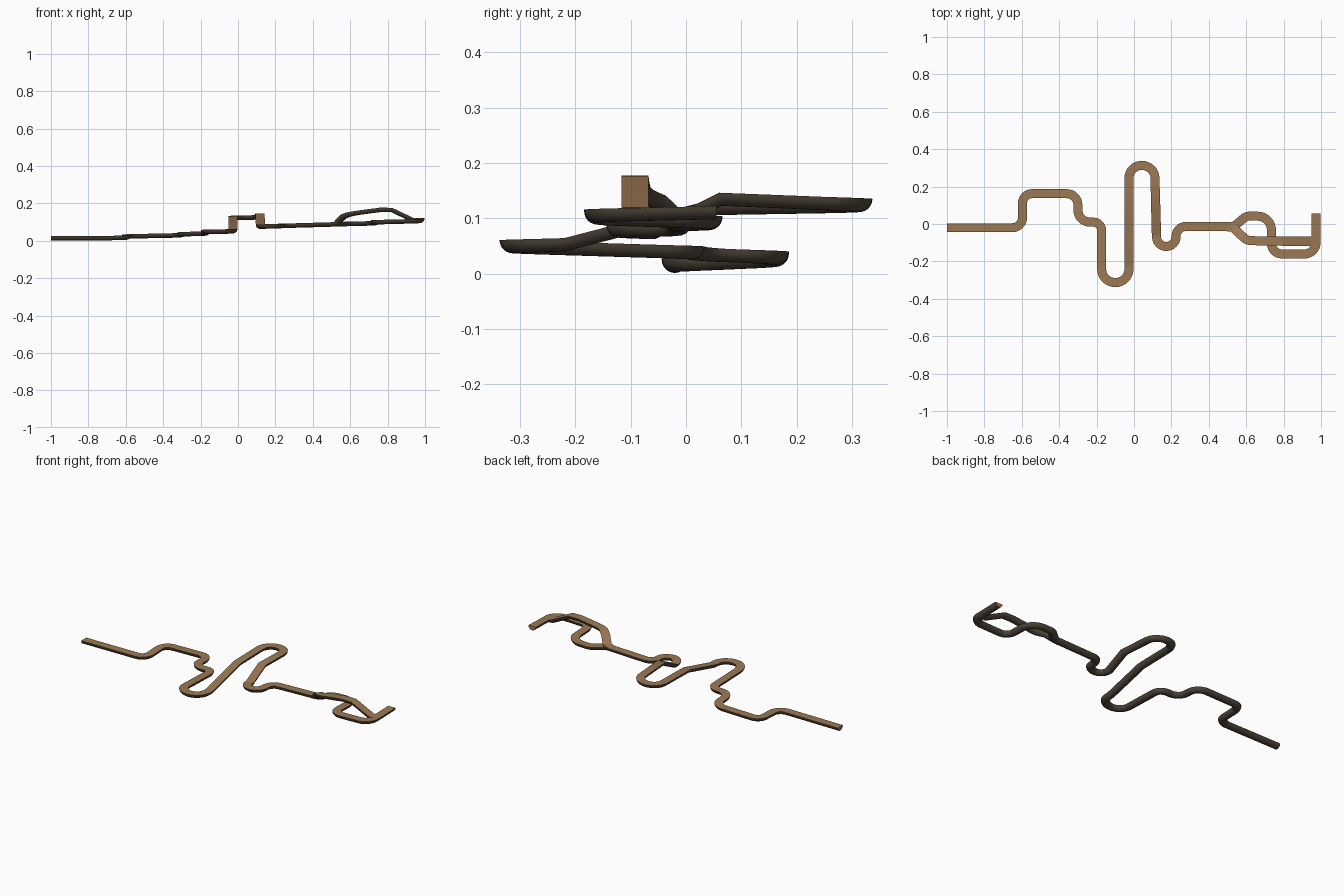
import bpy, bmesh, math
from mathutils import Vector

if "Cube" in bpy.data.objects:
    bpy.data.objects.remove(bpy.data.objects["Cube"])

HALF = 0.024   # half the track width, also its depth


def material(name, rgb):
    m = bpy.data.materials.new(name)
    m.diffuse_color = (*rgb, 1)
    m.use_nodes = True
    m.node_tree.nodes["Principled BSDF"].inputs["Base Color"].default_value = m.diffuse_color
    return m


brown = material("dirt_brown", (0.33, 0.19, 0.088))
dark = material("dark_earth", (0.075, 0.06, 0.042))


def rounded(path):
    """Turn (x, y, z, radius) corners into a polyline with true arcs in plan."""
    pts = [Vector(path[0][:3])]
    for a, b, c in zip(path, path[1:], path[2:]):
        A, B, C = (Vector(p[:3]) for p in (a, b, c))
        u, v = (B - A).xy, (C - B).xy
        ang = u.angle(v)
        if b[3] == 0 or ang < 0.01:
            pts.append(B)
            continue
        d = b[3] * math.tan(ang / 2)
        P, Q = B + (A - B) * d / u.length, B + (C - B) * d / v.length
        w, n = math.cos(ang / 2), max(3, round(ang / 0.2))
        for i in range(n + 1):
            t = i / n
            k0, k1, k2 = (1 - t) ** 2, 2 * t * (1 - t) * w, t * t
            pts.append((P * k0 + B * k1 + Q * k2) / (k0 + k1 + k2))
    pts.append(Vector(path[-1][:3]))
    out = [pts[0]]
    for p in pts[1:]:
        if (p - out[-1]).length > 0.002:
            out.append(p)
    return out


def track(name, path):
    """Sweep a half-round section with a flat top along the path."""
    pts = rounded(path)
    bm = bmesh.new()
    rings, n = [], 12
    for i, p in enumerate(pts):
        t0 = (p - pts[max(i - 1, 0)]).normalized()
        t1 = (pts[min(i + 1, len(pts) - 1)] - p).normalized()
        t = (t0 + t1).normalized()
        side = Vector((t.y, -t.x, 0)).normalized()
        up = side.cross(t)
        miter = 1 / max(0.7, t.dot(t1 if t1.length else t0))
        rings.append([bm.verts.new(p + side * HALF * miter * math.cos(math.pi * k / n)
                                   - up * HALF * math.sin(math.pi * k / n))
                      for k in range(n + 1)])
    for a, b in zip(rings, rings[1:]):
        for k in range(n + 1):
            j = (k + 1) % (n + 1)
            f = bm.faces.new((a[k], a[j], b[j], b[k]))
            f.material_index = 0 if k == n else 1   # brown top, dark belly
    bm.faces.new(rings[0])
    bm.faces.new(rings[-1])
    bmesh.ops.recalc_face_normals(bm, faces=bm.faces)
    me = bpy.data.meshes.new(name)
    bm.to_mesh(me)
    bm.free()
    me.materials.append(brown)
    me.materials.append(dark)
    ob = bpy.data.objects.new(name, me)
    bpy.context.collection.objects.link(ob)
    bpy.context.view_layer.objects.active = ob
    ob.select_set(True)
    bpy.ops.object.shade_smooth_by_angle(angle=math.radians(35))
    ob.select_set(False)


# Winding main track, carrying on along the ground-level branch
track("main_track", [
    (-1, -0.02, 0.025, 0), (-0.596, -0.02, 0.027, 0.055),
    (-0.596, 0.162, 0.035, 0.05), (-0.3, 0.162, 0.041, 0.06),
    (-0.3, 0.01, 0.047, 0.065), (-0.173, 0.01, 0.05, 0.045),
    (-0.173, -0.313, 0.06, 0.072), (-0.027, -0.313, 0.061, 0.072),
    (-0.027, -0.22, 0.064, 0), (-0.027, 0.03, 0.129, 0),
    (-0.027, 0.313, 0.134, 0.068), (0.11, 0.313, 0.136, 0.068),
    (0.117, 0.06, 0.146, 0), (0.12, -0.06, 0.086, 0),
    (0.122, -0.12, 0.088, 0.052), (0.225, -0.12, 0.089, 0.053),
    (0.225, -0.013, 0.091, 0.053), (0.535, -0.013, 0.1, 0.03),
    (0.6, 0.042, 0.102, 0.05), (0.735, 0.042, 0.105, 0.075),
    (0.735, -0.16, 0.111, 0.055), (0.973, -0.16, 0.117, 0.06),
    (0.973, 0.055, 0.122, 0)])

# Raised branch that bridges over the other one
track("bridge_track", [
    (0.5, -0.015, 0.0985, 0), (0.53, -0.018, 0.105, 0.02),
    (0.565, -0.053, 0.14, 0), (0.605, -0.088, 0.155, 0.05),
    (0.66, -0.09, 0.164, 0), (0.76, -0.092, 0.177, 0), (0.825, -0.092, 0.176, 0),
    (0.94, -0.092, 0.121, 0), (0.96, -0.092, 0.119, 0)])
